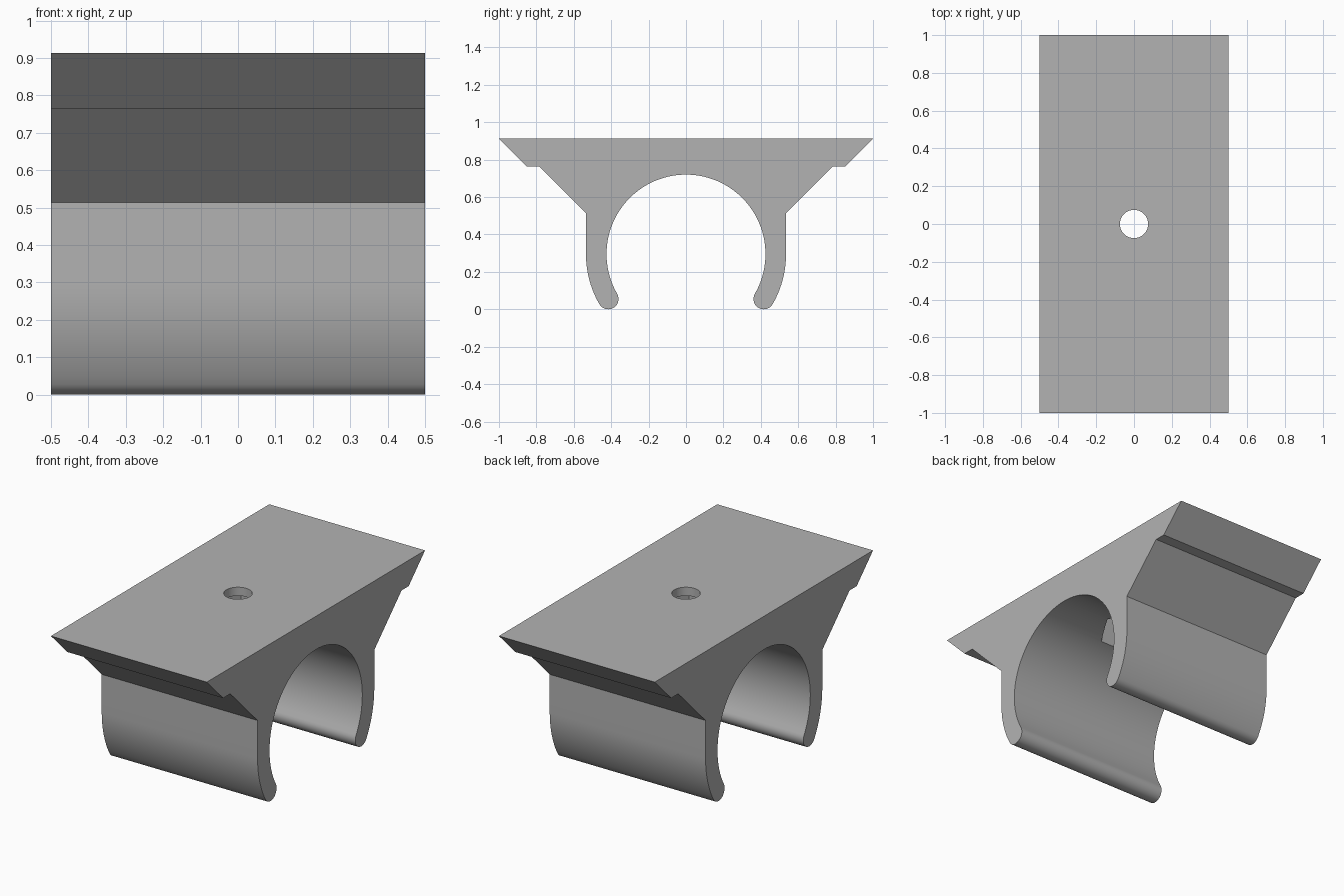
import bpy, bmesh
from math import sin, cos, radians

cube = bpy.data.objects.get("Cube")
if cube:
    bpy.data.objects.remove(cube, do_unlink=True)

grey = bpy.data.materials.new("plain_grey")
grey.use_nodes = True
colour = (0.45, 0.45, 0.45, 1)
grey.diffuse_color = colour
grey.node_tree.nodes["Principled BSDF"].inputs["Base Color"].default_value = colour

LENGTH, TOP, AXIS = 1.0, 0.913, 0.295   # clip length, top height, bore axis height
INNER, OUTER = 0.425, 0.535             # bore and jaw radii
MID, TIP = (INNER + OUTER) / 2, (OUTER - INNER) / 2


def arc(cy, cz, r, start, end, steps):
    angles = [radians(start + (end - start) * i / steps) for i in range(steps + 1)]
    return [(cy + r * cos(a), cz + r * sin(a)) for a in angles]


def prism(name, points, place, offset):
    """Extrude a flat outline along an offset."""
    bm = bmesh.new()
    face = bm.faces.new([bm.verts.new(place(*p)) for p in points])
    ext = bmesh.ops.extrude_face_region(bm, geom=[face])
    moved = [v for v in ext["geom"] if isinstance(v, bmesh.types.BMVert)]
    bmesh.ops.translate(bm, verts=moved, vec=offset)
    bmesh.ops.recalc_face_normals(bm, faces=bm.faces)
    mesh = bpy.data.meshes.new(name)
    bm.to_mesh(mesh)
    bm.free()
    obj = bpy.data.objects.new(name, mesh)
    bpy.context.collection.objects.link(obj)
    mesh.materials.append(grey)
    return obj


# Half outline: plate edge, ledge, sloped shoulder, curved jaw, rounded tip
half = [(1.0, TOP), (0.85, TOP - 0.15), (0.785, TOP - 0.15), (OUTER, TOP - 0.4)]
half += arc(0, AXIS, OUTER, 0, -30, 10)
tip_y, tip_z = MID * cos(radians(-30)), AXIS + MID * sin(radians(-30))
half += arc(tip_y, tip_z, TIP, -30, -210, 14)[1:-1]
half += arc(0, AXIS, INNER, -30, 90, 36)
outline = half + [(-y, z) for y, z in reversed(half[:-1])]
clip = prism("mounting_clip", outline, lambda y, z: (-LENGTH / 2, y, z), (LENGTH, 0, 0))

# Screw hole through the plate and hexagonal nut pocket beneath it
cutters = [
    prism("screw_hole_cutter", arc(0, 0, 0.075, 0, 360, 40)[:-1],
          lambda x, y: (x, y, 0.5), (0, 0, 0.6)),
    prism("nut_pocket_cutter", arc(0, 0, 0.19, 0, 360, 6)[:-1],
          lambda x, y: (x, y, 0.5), (0, 0, TOP - 0.05 - 0.5)),
]
bpy.ops.object.select_all(action="DESELECT")
clip.select_set(True)
bpy.context.view_layer.objects.active = clip
for cutter in cutters:
    cutter.hide_render = True
    mod = clip.modifiers.new(cutter.name, "BOOLEAN")
    mod.operation, mod.solver, mod.object = "DIFFERENCE", "EXACT", cutter
    bpy.ops.object.modifier_apply(modifier=mod.name)
    bpy.data.objects.remove(cutter, do_unlink=True)

bpy.ops.object.shade_smooth_by_angle(angle=radians(30))
